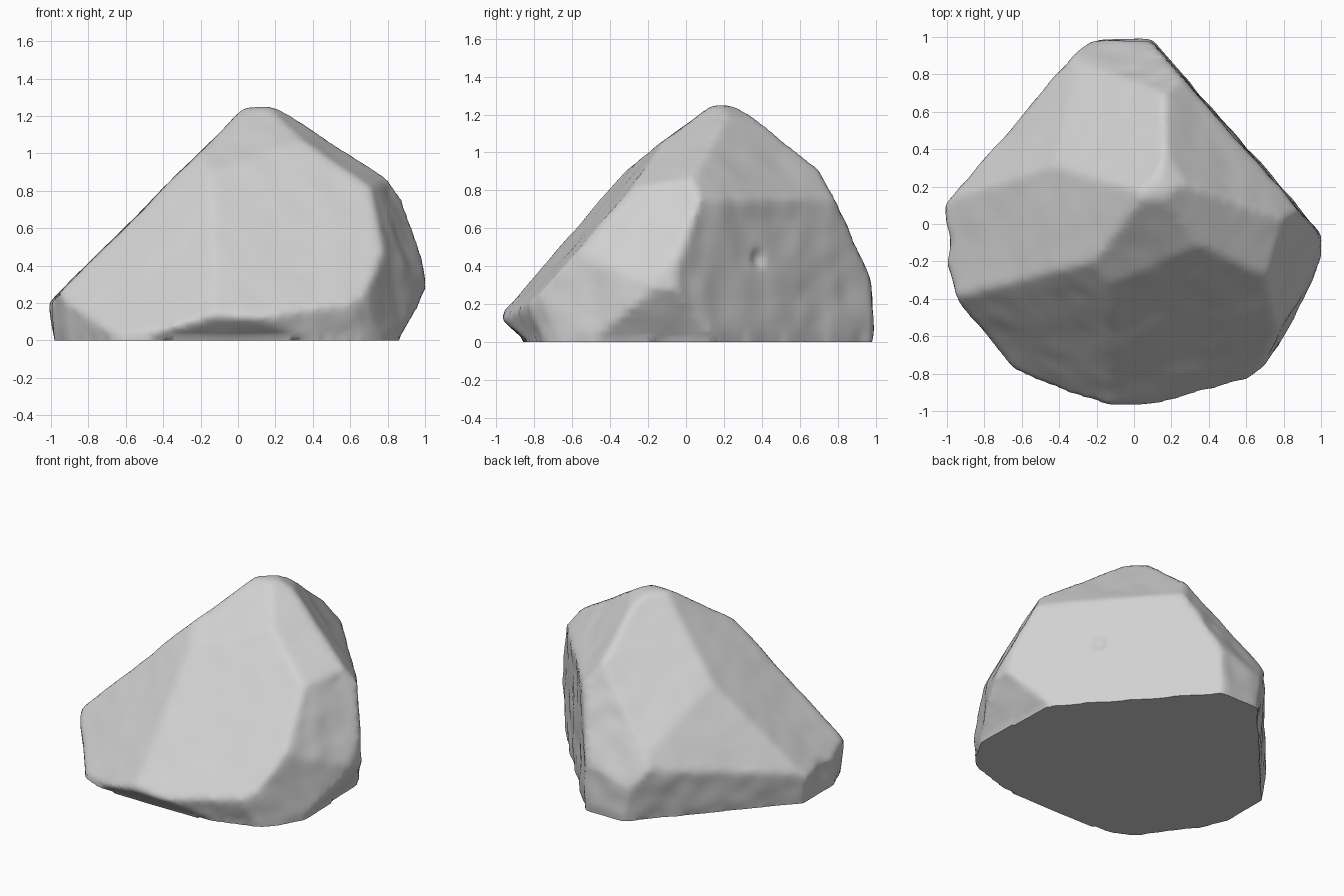
import bpy
import bmesh
from mathutils import Vector, noise

cube = bpy.data.objects.get("Cube")
if cube:
    bpy.data.objects.remove(cube, do_unlink=True)

# Cleaved faces: outward direction and distance from the origin along it
slopes = [
    ((.15, -1.15, 1), 1.25),       # broad front slope
    ((-.7, -1.18, 1), 1.385),      # front slope, -x half
    ((-.02, -.75, 1), 1.145),      # upper front
    ((.55, -.31, 1), 1.295),       # upper front, +x half
    ((-1, 0, 1), 1.21),            # -x slope
    ((-.75, .81, 1), 1.36),        # back slope
    ((-1.32, .95, 1), 1.65),       # back slope, lower -x corner
    ((-.3, 2, 1), 2.26),           # steep lower back
    ((.94, .82, 1), 1.64),         # upper back shoulder
    ((.4, .45, 1), 1.41),          # crest bevel
    ((.8, -.3, .4), .98),          # +x shoulder
    ((0, 0, 1), 1.248),            # crest
]
sides = [
    ((.75, .66, .02), .722),
    ((1, 0, .1), 1.03),
    ((.85, -.47, .08), .965),
    ((.6, -.75, -.1), .965),
    ((.85, .05, -.52), .705),
    ((0, -.68, -.73), .57),
    ((.3, -.95, -.3), .91),
    ((-.35, -.94, -.2), .96),
    ((-.8, -.6, -.15), .975),
    ((-.93, -.37, -.1), 1),
    ((-1, 0, -.1), .985),
    ((-.75, .66, -.12), .8),
    ((0, 1, .05), .99),
    ((0, 0, -1), 0),
]

# Split the block along every face
bm = bmesh.new()
bmesh.ops.create_cube(bm, size=4)
for direction, distance in slopes + sides:
    n = Vector(direction)
    bmesh.ops.bisect_plane(bm, geom=bm.verts[:] + bm.edges[:] + bm.faces[:],
                           plane_co=n * distance / n.length_squared,
                           plane_no=n.normalized(), clear_outer=True)
    bmesh.ops.holes_fill(bm, edges=bm.edges[:], sides=0)
bmesh.ops.recalc_face_normals(bm, faces=bm.faces[:])
mesh = bpy.data.meshes.new("boulder")
bm.to_mesh(mesh)
bm.free()
boulder = bpy.data.objects.new("boulder", mesh)
bpy.context.collection.objects.link(boulder)

# Dense skin with softly worn edges
remesh = boulder.modifiers.new("skin", 'REMESH')
remesh.mode = 'VOXEL'
remesh.voxel_size = .025
worn = boulder.modifiers.new("worn_edges", 'SMOOTH')
worn.factor = .5
worn.iterations = 5
bpy.context.view_layer.update()
evaluated = boulder.evaluated_get(bpy.context.evaluated_depsgraph_get())
skin = bpy.data.meshes.new_from_object(evaluated)
boulder.modifiers.clear()
boulder.data = skin

# Weathered surface, rougher on the steep sides, with two chips
chips = [(Vector((-1, -.1, .15)), .11, .03), (Vector((.6, .37, .44)), .06, .03)]
bm = bmesh.new()
bm.from_mesh(skin)
bm.normal_update()
moves = []
for v in bm.verts:
    rough = .009 if abs(v.normal.z) < .45 else .004
    push = noise.noise(v.co * 7) * rough + noise.noise(v.co * 3) * .006
    for centre, radius, depth in chips:
        push -= depth * max(0, 1 - (v.co - centre).length / radius)
    moves.append(v.normal * push)
for v, move in zip(bm.verts, moves):
    v.co += move

# Flat underside
for v in bm.verts:
    if v.co.z < .02:
        v.co.z = 0
bm.to_mesh(skin)
bm.free()

# Stone colour
stone = bpy.data.materials.new("grey_stone")
stone.use_nodes = True
colour = (.64, .64, .64, 1)
stone.diffuse_color = colour
shader = next(n for n in stone.node_tree.nodes if n.type == 'BSDF_PRINCIPLED')
shader.inputs["Base Color"].default_value = colour
skin.materials.clear()
skin.materials.append(stone)

bpy.ops.object.select_all(action='DESELECT')
boulder.select_set(True)
bpy.context.view_layer.objects.active = boulder
bpy.ops.object.shade_smooth_by_angle(angle=.7)
